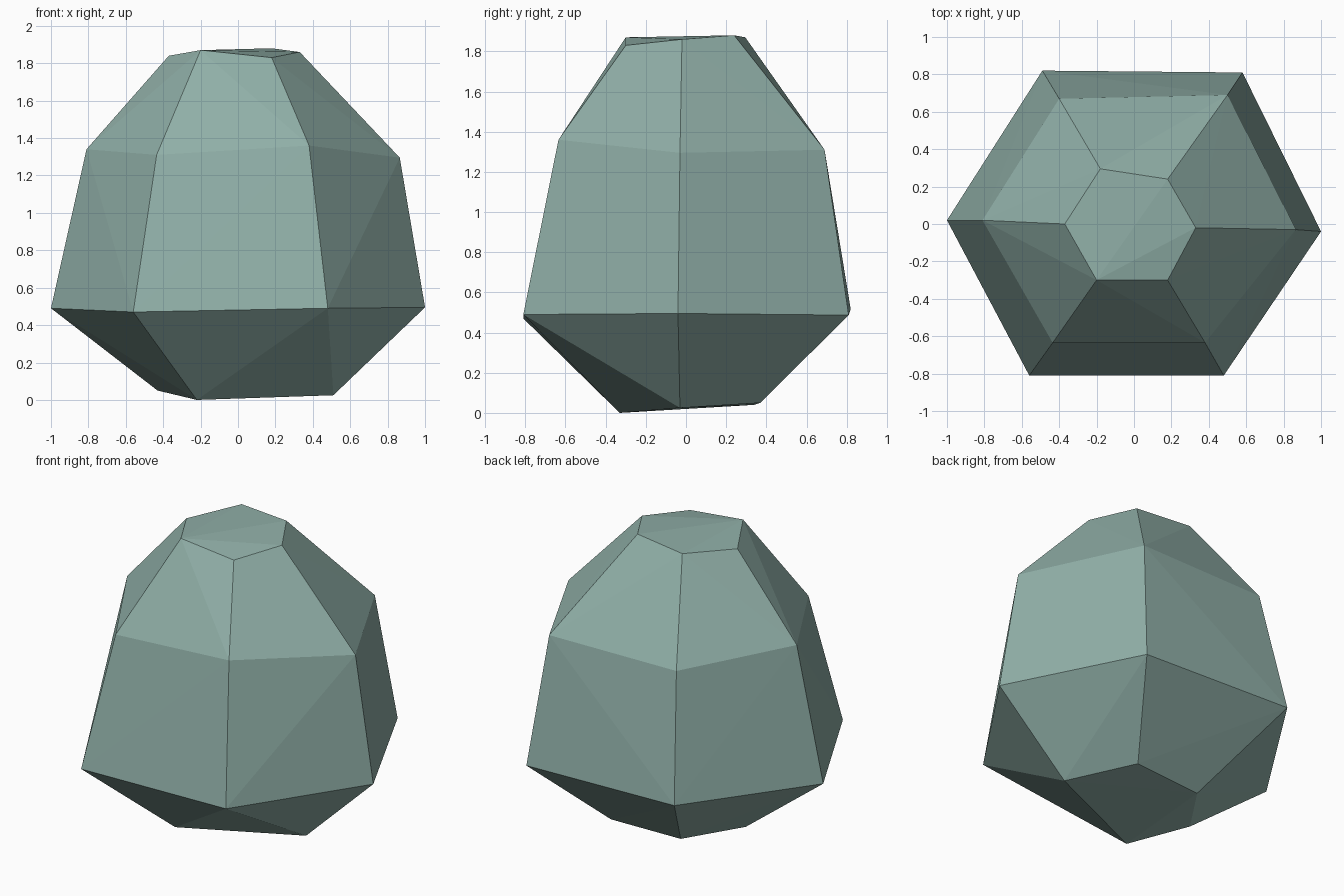
import bpy, bmesh

if "Cube" in bpy.data.objects:
    bpy.data.objects.remove(bpy.data.objects["Cube"])

# Irregular six-sided rings of the boulder, bottom to top
rings = [
    [(-.43, 0, .05), (-.22, -.33, 0), (.51, -.03, .025), (.28, .37, .05), (-.20, .34, .04)],
    [(-1, .02, .49), (-.56, -.81, .47), (.48, -.81, .49), (1, -.04, .495), (.58, .81, .487), (-.49, .82, .517)],
    [(-.81, .02, 1.34), (-.435, -.635, 1.31), (.38, -.635, 1.36), (.865, -.03, 1.295), (.50, .69, 1.31), (-.40, .67, 1.31)],
    [(-.37, 0, 1.84), (-.20, -.30, 1.87), (.18, -.30, 1.83), (.33, -.02, 1.86), (.18, .24, 1.88), (-.18, .295, 1.87)],
]

# Wrap the rings in a faceted convex skin
bm = bmesh.new()
for ring in rings:
    for co in ring:
        bm.verts.new(co)
bmesh.ops.convex_hull(bm, input=bm.verts[:])
loose = [v for v in bm.verts if not v.link_faces]
bmesh.ops.delete(bm, geom=loose, context='VERTS')
bmesh.ops.recalc_face_normals(bm, faces=bm.faces[:])
mesh = bpy.data.meshes.new("boulder")
bm.to_mesh(mesh)
bm.free()

# Grey-green stone
stone = bpy.data.materials.new("grey green stone")
stone.diffuse_color = (.28, .43, .39, 1)
stone.use_nodes = True
stone.node_tree.nodes["Principled BSDF"].inputs["Base Color"].default_value = stone.diffuse_color
mesh.materials.append(stone)
boulder = bpy.data.objects.new("boulder", mesh)
bpy.context.collection.objects.link(boulder)
